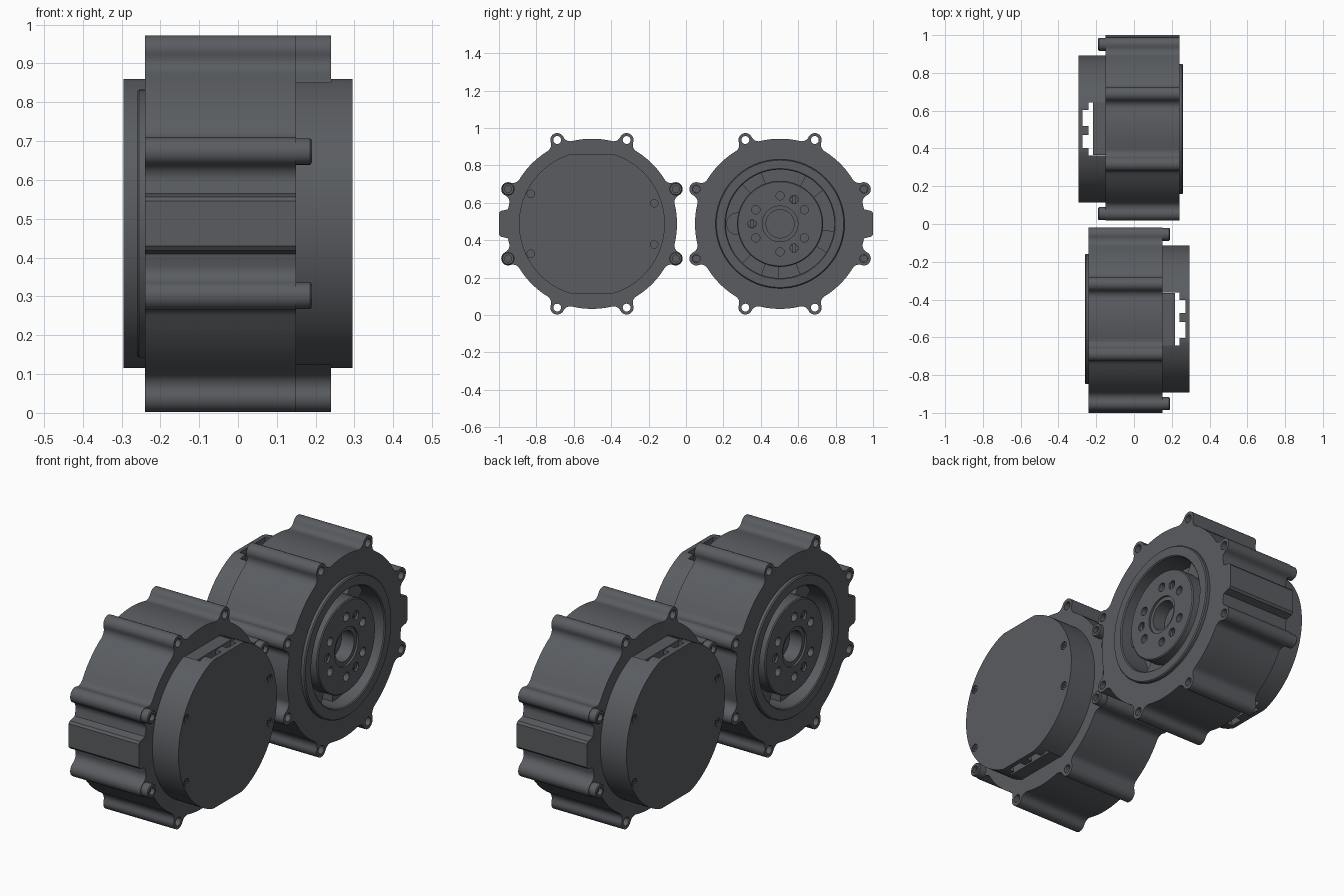
import bpy, bmesh
from math import sin, cos, pi, radians, acos, atan2
from mathutils import Matrix

if "Cube" in bpy.data.objects:
    bpy.data.objects.remove(bpy.data.objects["Cube"])

CZ, CY = 0.4875, 0.503           # axis height and sideways offset of each drive unit
mat = bpy.data.materials.new("dark_metal")
mat.diffuse_color = (0.10, 0.107, 0.118, 1)
mat.use_nodes = True
mat.node_tree.nodes["Principled BSDF"].inputs["Base Color"].default_value = mat.diffuse_color


def finish(name, bm):
    bmesh.ops.remove_doubles(bm, verts=bm.verts, dist=1e-5)
    bmesh.ops.recalc_face_normals(bm, faces=bm.faces)
    me = bpy.data.meshes.new(name)
    bm.to_mesh(me)
    bm.free()
    ob = bpy.data.objects.new(name, me)
    bpy.context.collection.objects.link(ob)
    return ob


def prism(name, pts, x0, x1):
    """Extrude a (y, z) outline along x."""
    bm = bmesh.new()
    a = [bm.verts.new((x0, y, z)) for y, z in pts]
    b = [bm.verts.new((x1, y, z)) for y, z in pts]
    bm.faces.new(a)
    bm.faces.new(b[::-1])
    for i in range(len(a)):
        j = (i + 1) % len(a)
        bm.faces.new((a[i], b[i], b[j], a[j]))
    return finish(name, bm)


def lathe(name, prof, cy=0, cz=0, n=96):
    """Revolve a closed (x, r) outline about an axis parallel to x."""
    bm = bmesh.new()
    rings = [[bm.verts.new((x, cy + r * cos(2 * pi * k / n), cz + r * sin(2 * pi * k / n)))
              for x, r in prof] for k in range(n)]
    for k in range(n):
        p, q = rings[k], rings[(k + 1) % n]
        for i in range(len(prof)):
            j = (i + 1) % len(prof)
            if prof[i][1] == 0 and prof[j][1] == 0:
                continue
            if prof[i][1] == 0:
                bm.faces.new((p[i], p[j], q[j]))
            elif prof[j][1] == 0:
                bm.faces.new((p[i], p[j], q[i]))
            else:
                bm.faces.new((p[i], p[j], q[j], q[i]))
    return finish(name, bm)


def disc(r, cy=0, cz=0, n=24):
    return [(cy + r * cos(2 * pi * k / n), cz + r * sin(2 * pi * k / n)) for k in range(n)]


def rect(y0, y1, z0, z1):
    return [(y0, z0), (y1, z0), (y1, z1), (y0, z1)]


def polar(r, deg):
    return r * cos(radians(deg)), r * sin(radians(deg))


def cut(ob, cutters):
    for c in cutters:
        m = ob.modifiers.new("cut", 'BOOLEAN')
        m.operation, m.solver, m.object = 'DIFFERENCE', 'EXACT', c
    dg = bpy.context.evaluated_depsgraph_get()
    me = bpy.data.meshes.new_from_object(ob.evaluated_get(dg))
    ob.modifiers.clear()
    ob.data = me
    for c in cutters:
        bpy.data.objects.remove(c)
    return ob


def lug_outline(R=0.455, d=0.485, r=0.037, f=0.04):
    """Half-to-half outline of one filleted lug, pointing along the first axis."""
    a, b = R + f, r + f
    phi = acos((d * d + a * a - b * b) / (2 * d * a))
    fx, fy = a * cos(phi), a * sin(phi)
    t = atan2(fy, fx - d)                       # direction from lug to fillet centre
    half = [(d + r * cos(t * k / 8), r * sin(t * k / 8)) for k in range(9)]
    s0, s1 = t + pi, phi + pi
    half += [(fx + f * cos(s0 + (s1 - s0) * k / 6), fy + f * sin(s0 + (s1 - s0) * k / 6))
             for k in range(1, 7)]
    return [(x, -y) for x, y in half[:0:-1]] + half, phi


def body_outline():
    lug, phi = lug_outline()
    pts = []
    for i in range(8):
        ang = radians(22.5 + 45 * i)
        pts += [(x * cos(ang) - y * sin(ang), x * sin(ang) + y * cos(ang)) for x, y in lug]
        if i == 7:                               # side boss
            pts += [(0.449, -0.078), (0.468, -0.073), (0.488, -0.069), (0.497, -0.058),
                    (0.497, 0.058), (0.488, 0.069), (0.468, 0.073), (0.449, 0.078)]
        else:                                    # plain arc to the next lug
            g = radians(45) - 2 * phi
            pts += [(0.455 * cos(ang + phi + g * k / 7), 0.455 * sin(ang + phi + g * k / 7))
                    for k in range(1, 7)]
    return pts


parts = []

# Housing with output recess and through holes in the lugs
lugs = [polar(0.485, 22.5 + 45 * i) for i in range(8)]
parts.append(cut(prism("housing", body_outline(), -0.15, 0.24),
                 [prism("c", disc(0.30, n=96), 0.12, 0.3)] +
                 [prism("c", disc(0.021, *p), -0.2, 0.3) for p in lugs]))

# Raised output ring lining the recess
parts.append(lathe("output_ring", [(0.11, 0.31), (0.11, 0.29), (0.255, 0.29), (0.26, 0.295),
                                   (0.26, 0.34), (0.255, 0.345), (0.23, 0.345), (0.23, 0.31)]))

# Output hub with bore, bolt holes and pin holes
hub = lathe("output_hub", [(0.11, 0), (0.11, 0.23), (0.245, 0.23), (0.25, 0.225), (0.25, 0.095),
                           (0.24, 0.095), (0.24, 0.075), (0.17, 0.075), (0.17, 0)])
holes = [polar(0.15, 30 + 60 * i) for i in range(6)]
pins = [polar(0.15, a) for a in (60, 180, 300)]
parts.append(cut(hub, [prism("c", disc(0.022, *p), 0.19, 0.3) for p in holes + pins]))

# Slotted pins sitting in the hub
for p, a in zip(pins, (60, 180, 300)):
    pin = prism("hub_pin", disc(0.0215, *p), 0.18, 0.24)
    slot = prism("c", rect(-0.005, 0.005, -0.03, 0.03), 0.23, 0.26)
    slot.data.transform(Matrix.Translation((0, *p)))
    parts.append(cut(pin, [slot]))

# Ribs and round boss inside the recess
for a in (50, 122, 238, 280, 340):
    arc = [a - 12 + 4 * k for k in range(7)]
    parts.append(prism("recess_rib", [polar(0.295, t) for t in arc] +
                       [polar(0.22, t) for t in arc[::-1]], 0.11, 0.18))
parts.append(prism("recess_boss", disc(0.06, -0.228, 0, 32), 0.11, 0.20))


# Rear cover: flattened round shell with cable windows at top and bottom
def flat_disc(r, h):
    return [(y, max(-h, min(h, z))) for y, z in disc(r, n=128)]


cover_screws = [(0.327, 0.16), (0.327, -0.16), (-0.333, 0.11), (-0.333, -0.11)]
cover = prism("rear_cover", flat_disc(0.39, 0.3725), -0.295, -0.145)
parts.append(cut(cover, [
    prism("c", flat_disc(0.365, 0.35), -0.275, -0.1),
    prism("c", rect(-0.14, 0.14, -0.5, 0.5), -0.24, -0.1),
    prism("c", rect(-0.10, -0.033, -0.5, 0.5), -0.272, -0.2),
    prism("c", rect(0.017, 0.10, -0.5, 0.5), -0.272, -0.2)] +
    [prism("c", disc(0.02, *p), -0.3, -0.283) for p in cover_screws]))
for p in cover_screws:
    parts.append(lathe("cover_screw", [(-0.28, 0), (-0.28, 0.017), (-0.291, 0.017), (-0.291, 0.009),
                                       (-0.286, 0.009), (-0.286, 0)], *p, n=20))

# Block behind the cable windows
parts.append(prism("connector_block", rect(-0.139, 0.139, -0.36, 0.36), -0.218, -0.145))

# Socket screws on the four side lugs
for i in (0, 3, 4, 7):
    parts.append(lathe("lug_screw", [(-0.14, 0), (-0.14, 0.02), (-0.15, 0.02), (-0.15, 0.034),
                                     (-0.186, 0.034), (-0.19, 0.03), (-0.19, 0.018),
                                     (-0.17, 0.018), (-0.17, 0)], *lugs[i], n=32))

# Smooth shading, then place both units, the second turned half round
bpy.ops.object.select_all(action='DESELECT')
for ob in parts:
    ob.data.materials.clear()
    ob.data.materials.append(mat)
    ob.select_set(True)
    bpy.context.view_layer.objects.active = ob
bpy.ops.object.shade_smooth_by_angle(angle=radians(30))

for ob in parts:
    twin = ob.copy()
    bpy.context.collection.objects.link(twin)
    base = ob.name.split(".")[0]
    ob.matrix_world = Matrix.Translation((0, CY, CZ))
    twin.matrix_world = Matrix.Translation((0, -CY, CZ)) @ Matrix.Rotation(pi, 4, 'Z')
    twin.name = base + "_turned"
